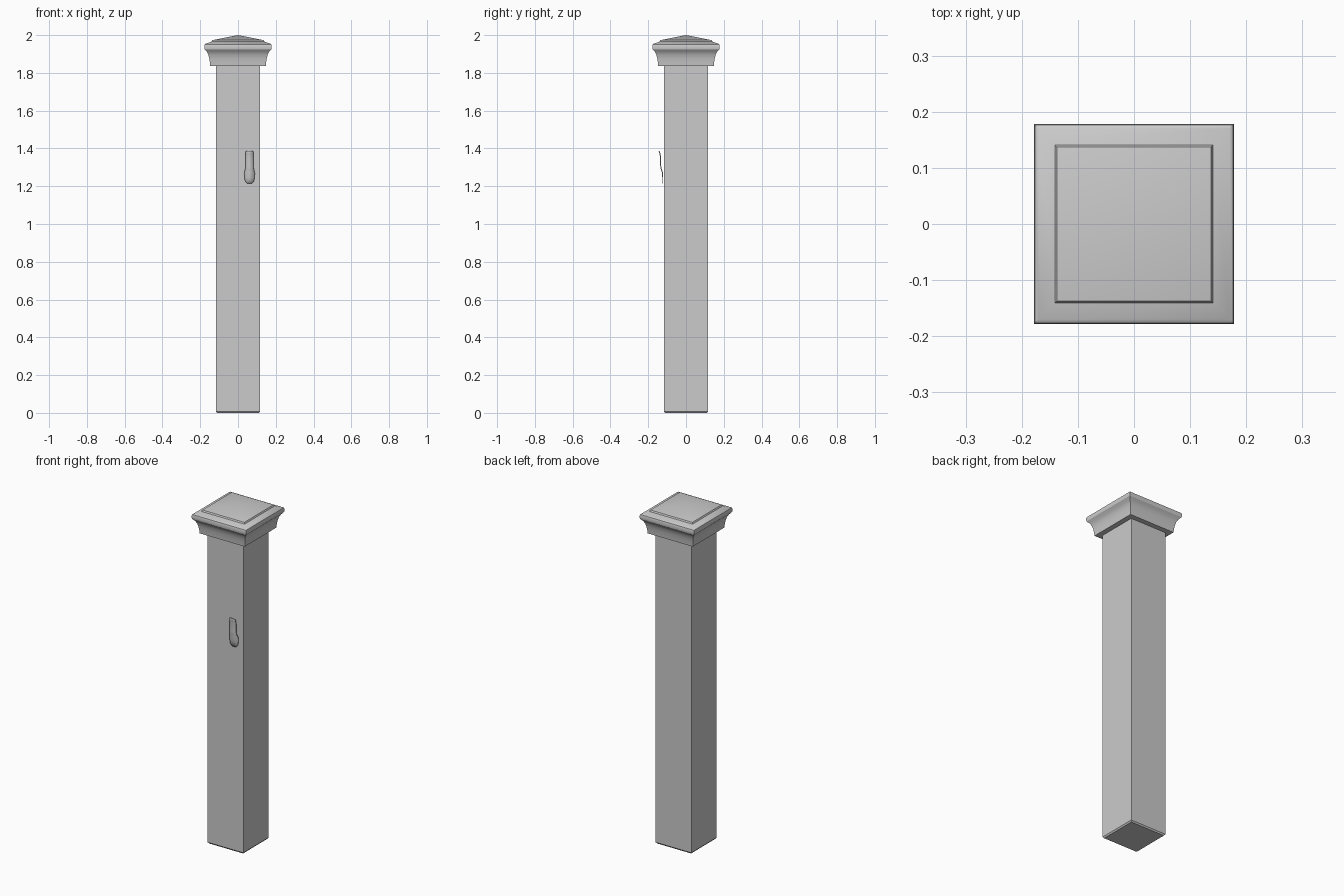
import bpy, bmesh, math

if "Cube" in bpy.data.objects:
    bpy.data.objects.remove(bpy.data.objects["Cube"])


def make_object(name, bm, angle=30):
    bmesh.ops.recalc_face_normals(bm, faces=bm.faces)
    mesh = bpy.data.meshes.new(name)
    bm.to_mesh(mesh)
    bm.free()
    ob = bpy.data.objects.new(name, mesh)
    bpy.context.collection.objects.link(ob)
    bpy.ops.object.select_all(action='DESELECT')
    ob.select_set(True)
    bpy.context.view_layer.objects.active = ob
    bpy.ops.object.shade_smooth_by_angle(angle=math.radians(angle))
    return ob


def square_loft(name, profile, apex=None):
    """Stack square rings given as (half width, height)."""
    bm = bmesh.new()
    rings = [[bm.verts.new((sx * r, sy * r, z))
              for sx, sy in ((-1, -1), (1, -1), (1, 1), (-1, 1))]
             for r, z in profile]
    for a, b in zip(rings, rings[1:]):
        for i in range(4):
            j = (i + 1) % 4
            bm.faces.new((a[i], a[j], b[j], b[i]))
    bm.faces.new(rings[0][::-1])
    if apex is None:
        bm.faces.new(rings[-1])
    else:
        tip = bm.verts.new((0, 0, apex))
        for i in range(4):
            bm.faces.new((rings[-1][i], rings[-1][(i + 1) % 4], tip))
    return make_object(name, bm)


# Square shaft with a slightly eased foot
post = square_loft("post", [(0.111, 0), (0.117, 0.008), (0.117, 1.85)])

# Flared cap: cove, rounded rim, small riser, shallow pyramid
square_loft("post_cap", [
    (0.147, 1.836), (0.149, 1.856), (0.152, 1.876), (0.157, 1.896),
    (0.165, 1.912), (0.177, 1.925), (0.178, 1.930), (0.178, 1.945),
    (0.176, 1.951), (0.170, 1.955), (0.141, 1.965), (0.137, 1.973),
    (0.133, 1.974)], apex=2.0)

# Hook: one bent metal strip given as (height, depth, half width)
strip = [(1.386, -0.142, 0.017), (1.382, -0.141, 0.020), (1.374, -0.138, 0.021),
         (1.36, -0.136, 0.021), (1.31, -0.134, 0.021), (1.297, -0.133, 0.022),
         (1.287, -0.130, 0.024), (1.277, -0.126, 0.027), (1.265, -0.124, 0.028),
         (1.245, -0.123, 0.027), (1.229, -0.123, 0.024), (1.219, -0.123, 0.018),
         (1.214, -0.123, 0.010)]
bm = bmesh.new()
rows = [[bm.verts.new((0.061 + s * w, y, z)) for s in (-1, 1)]
        for z, y, w in strip]
for a, b in zip(rows, rows[1:]):
    bm.faces.new((a[0], b[0], b[1], a[1]))
hook = make_object("hook", bm, 40)
solid = hook.modifiers.new("thickness", 'SOLIDIFY')
solid.thickness = 0.005
solid.offset = 0
